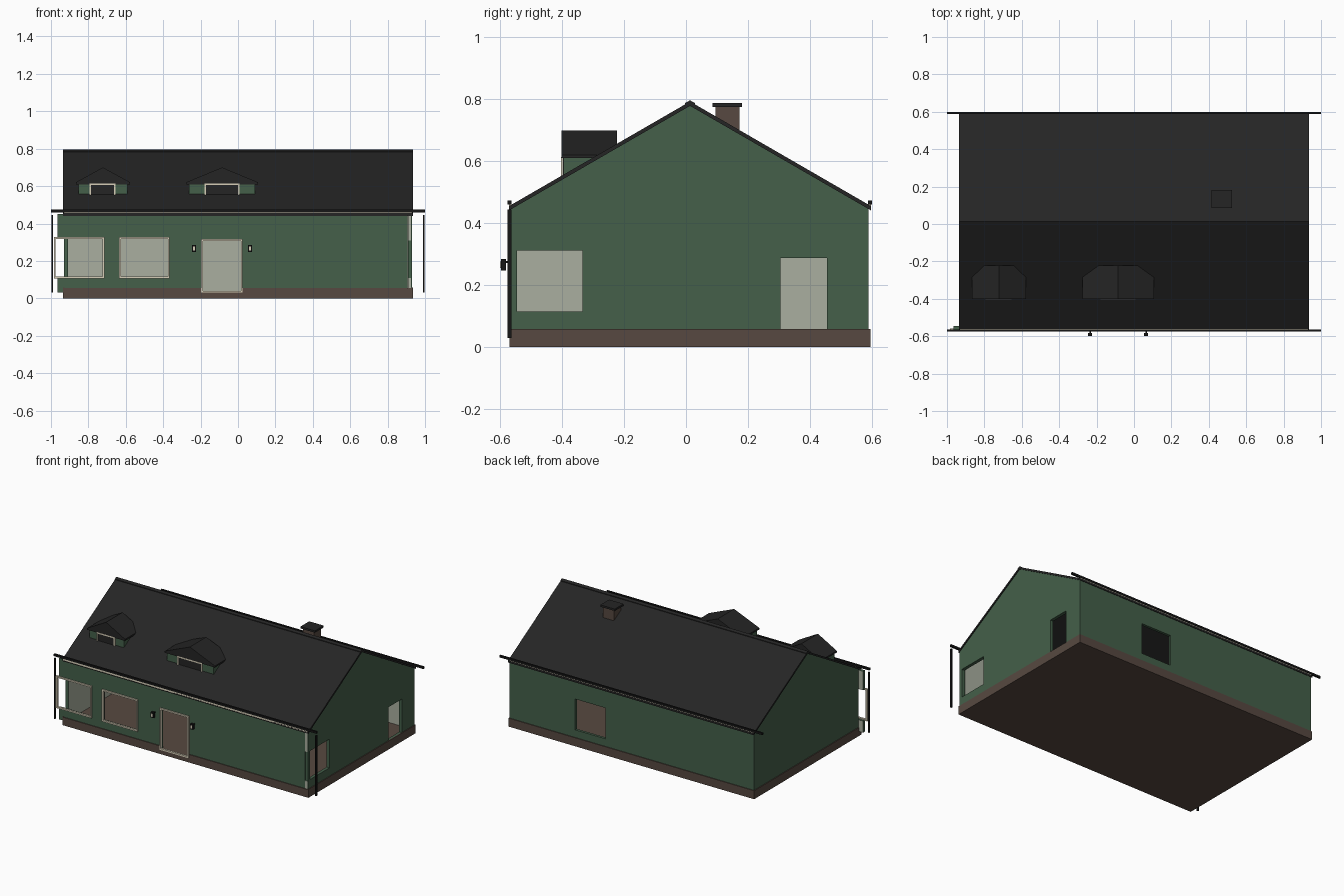
import bpy, bmesh
from mathutils import Vector

if "Cube" in bpy.data.objects:
    bpy.data.objects.remove(bpy.data.objects["Cube"])


def mat(name, rgb):
    m = bpy.data.materials.new(name)
    m.diffuse_color = (*rgb, 1)
    m.use_nodes = True
    m.node_tree.nodes["Principled BSDF"].inputs["Base Color"].default_value = m.diffuse_color
    return m


GREEN = mat("green siding", (0.058, 0.115, 0.068))
INNER = mat("pale interior", (0.40, 0.43, 0.35))
ROOF = mat("charcoal roof", (0.018, 0.018, 0.018))
BROWN = mat("brown masonry", (0.095, 0.066, 0.052))
CREAM = mat("cream trim", (0.68, 0.62, 0.48))
BLACK = mat("black metal", (0.008, 0.008, 0.008))


def add_box(bm, x0, x1, y0, y1, z0, z1):
    r = bmesh.ops.create_cube(bm, size=1)
    for v in r["verts"]:
        v.co = Vector(((x0 + x1) / 2 + v.co.x * (x1 - x0),
                       (y0 + y1) / 2 + v.co.y * (y1 - y0),
                       (z0 + z1) / 2 + v.co.z * (z1 - z0)))


def finish(name, bm, mats, inward=None):
    """Make the object; faces looking along 'inward' take the second material."""
    bmesh.ops.recalc_face_normals(bm, faces=bm.faces)
    bm.normal_update()
    if inward is not None:
        for f in bm.faces:
            f.material_index = int(f.normal.dot(Vector(inward)) > 0.9)
    me = bpy.data.meshes.new(name)
    bm.to_mesh(me)
    bm.free()
    for m in mats:
        me.materials.append(m)
    ob = bpy.data.objects.new(name, me)
    bpy.context.collection.objects.link(ob)
    return ob


def boxes(name, material, *dims):
    bm = bmesh.new()
    for d in dims:
        add_box(bm, *d)
    return finish(name, bm, [material])


def prism(name, pts, axis, a, b, mats, inward=None):
    """Extrude a 2D profile (horizontal, z) along x or y from a to b."""
    bm = bmesh.new()
    vs = [bm.verts.new((a, p, z) if axis == "x" else (p, a, z)) for p, z in pts]
    f = bm.faces.new(vs)
    r = bmesh.ops.extrude_face_region(bm, geom=[f])
    d = (b - a, 0, 0) if axis == "x" else (0, b - a, 0)
    bmesh.ops.translate(bm, vec=d, verts=[v for v in r["geom"] if isinstance(v, bmesh.types.BMVert)])
    return finish(name, bm, mats, inward)


WALL_Z0, WALL_Z1 = 0.03, 0.452


def wall(name, along, u0, u1, t0, t1, openings, inward):
    """Wall of piers, sills and lintels around openings (u0, u1, z0, z1)."""
    bm = bmesh.new()

    def piece(a, b, z0, z1):
        if b - a > 1e-4 and z1 - z0 > 1e-4:
            add_box(bm, *((a, b, t0, t1) if along == "x" else (t0, t1, a, b)), z0, z1)
    u = u0
    for a, b, z0, z1 in openings:
        piece(u, a, WALL_Z0, WALL_Z1)
        piece(a, b, WALL_Z0, z0)
        piece(a, b, z1, WALL_Z1)
        u = b
    piece(u, u1, WALL_Z0, WALL_Z1)
    return finish(name, bm, [GREEN, INNER], inward)


# Floor slab and the thin masonry skirt, left open at the front door
boxes("floor_slab", BROWN, (-0.935, 0.935, -0.57, 0.595, 0, 0.032))
boxes("foundation_skirt", BROWN,
      (-0.935, -0.19, -0.57, -0.563, 0.03, 0.055), (0.02, 0.935, -0.57, -0.563, 0.03, 0.055),
      (-0.935, 0.935, 0.588, 0.595, 0.03, 0.058),
      (-0.935, -0.928, -0.57, 0.595, 0.03, 0.058), (0.928, 0.935, -0.57, 0.595, 0.03, 0.058))

# Walls; the front wall runs past the left corner
wall("front_wall", "x", -0.965, 0.906, -0.565, -0.545,
     [(-0.965, -0.72, 0.11, 0.322), (-0.63, -0.37, 0.11, 0.322), (-0.19, 0.02, 0.03, 0.312)], (0, 1, 0))
wall("back_wall", "x", -0.93, 0.93, 0.572, 0.59, [(0.20, 0.43, 0.11, 0.322)], (0, -1, 0))
wall("left_wall", "y", -0.545, 0.572, -0.93, -0.908, [], (1, 0, 0))
wall("right_wall", "y", -0.565, 0.572, 0.908, 0.93,
     [(-0.545, -0.335, 0.115, 0.312), (0.305, 0.455, 0.055, 0.287)], (-1, 0, 0))
boxes("corner_end_plates", INNER,
      (0.909, 0.926, -0.568, -0.564, 0.31, 0.44), (0.909, 0.926, -0.568, -0.564, 0.056, 0.11))

# Gable triangles
RIDGE_Y = 0.013
tri = [(-0.565, 0.45), (0.59, 0.45), (RIDGE_Y, 0.785)]
prism("left_gable", tri, "x", -0.93, -0.908, [GREEN, INNER], (1, 0, 0))
prism("right_gable", tri, "x", 0.908, 0.93, [GREEN, INNER], (-1, 0, 0))

# Main roof and ridge cap


def chevron(half, eave, peak, thick):
    c = RIDGE_Y
    return [(c - half, eave), (c, peak), (c + half, eave),
            (c + half, eave - thick), (c, peak - thick), (c - half, eave - thick)]


prism("main_roof", chevron(0.585, 0.455, 0.793, 0.014), "x", -0.935, 0.935, [ROOF])
prism("ridge_cap", chevron(0.016, 0.788, 0.797, 0.008), "x", -0.935, 0.935, [ROOF])

# Eave trim, gutters and the two front downspouts
boxes("eave_trim", CREAM, (-0.93, 0.93, -0.572, -0.56, 0.447, 0.461), (-0.93, 0.93, 0.586, 0.597, 0.447, 0.461))
boxes("gutters", BLACK, (-1, 1, -0.576, -0.563, 0.46, 0.474), (-1, 1, 0.588, 0.6, 0.46, 0.474))
boxes("downspouts", BLACK, *[(s - 0.005, s + 0.005, -0.576, -0.564, 0.03, 0.445) for s in (-0.993, 0.993)])


def frame(name, x0, x1, z0, z1, y0, y1, w, sill=True):
    parts = [(x0, x0 + w, y0, y1, z0, z1), (x1 - w, x1, y0, y1, z0, z1), (x0, x1, y0, y1, z1 - w, z1)]
    if sill:
        parts.append((x0, x1, y0, y1, z0, z0 + w))
    return boxes(name, CREAM, *parts)


# Front frames
frame("corner_window_frame", -0.985, -0.715, 0.107, 0.327, -0.574, -0.56, 0.01)
frame("front_window_frame", -0.635, -0.365, 0.107, 0.327, -0.574, -0.56, 0.01)
frame("front_door_frame", -0.197, 0.025, 0.03, 0.317, -0.574, -0.56, 0.01)


# Dormers: green box, solid gabled roof, small dark window
def dormer(name, x0, x1, w0, w1):
    xc = (x0 + x1) / 2
    boxes(name + "_wall", GREEN, (x0, x1, -0.395, -0.25, 0.54, 0.617))
    prism(name + "_roof", [(x0 - 0.014, 0.61), (x1 + 0.014, 0.61), (x1 + 0.014, 0.621),
                           (xc, 0.70), (x0 - 0.014, 0.621)], "y", -0.402, -0.223, [ROOF])
    boxes(name + "_window", ROOF, (w0, w1, -0.398, -0.39, 0.553, 0.61))
    frame(name + "_window_frame", w0, w1, 0.553, 0.614, -0.403, -0.39, 0.009, False)


dormer("left_dormer", -0.852, -0.592, -0.795, -0.655)
dormer("right_dormer", -0.262, 0.092, -0.18, 0.008)

# Chimney
boxes("chimney_shaft", BROWN, (0.428, 0.512, 0.095, 0.172, 0.66, 0.777))
boxes("chimney_cap", ROOF, (0.415, 0.525, 0.086, 0.181, 0.775, 0.788))

# Lanterns beside the front door
for side, x in (("left", -0.235), ("right", 0.065)):
    boxes(side + "_lantern", BLACK, (x - 0.011, x + 0.011, -0.598, -0.582, 0.248, 0.285),
          (x - 0.004, x + 0.004, -0.583, -0.564, 0.272, 0.278))
    boxes(side + "_lantern_glass", CREAM, (x - 0.005, x + 0.005, -0.6, -0.596, 0.255, 0.276))
